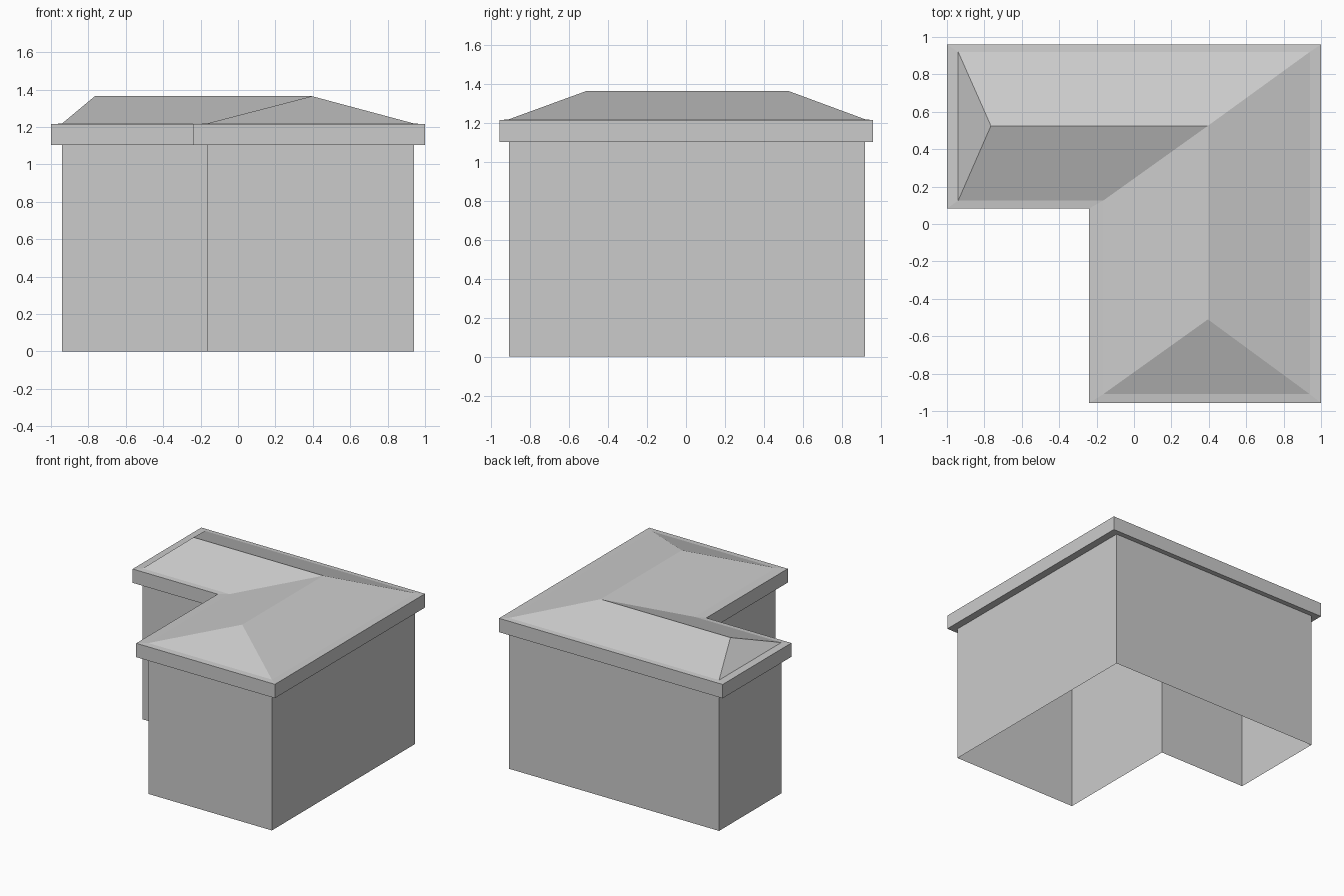
import bpy

if "Cube" in bpy.data.objects:
    bpy.data.objects.remove(bpy.data.objects["Cube"])

# L-shaped plans, counter-clockwise: wall line and overhanging eave line
def l_plan(x0, x1, y0, y1, xi, yi):
    return [(x0, yi), (xi, yi), (xi, y0), (x1, y0), (x1, y1), (x0, y1)]

WALL = l_plan(-0.94, 0.94, -0.91, 0.92, -0.165, 0.125)
EAVE = l_plan(-1.0, 1.0, -0.957, 0.96, -0.24, 0.083)
FLOOR, SOFFIT, RIM, BASE, RIDGE = 0.0, 1.103, 1.215, 1.219, 1.365


def add_mesh(name, verts, faces):
    mesh = bpy.data.meshes.new(name)
    mesh.from_pydata(verts, [], faces)
    mesh.update()
    obj = bpy.data.objects.new(name, mesh)
    bpy.context.collection.objects.link(obj)
    return obj


def ring(plan, z):
    return [(x, y, z) for x, y in plan]


def skin(name, rings):
    """Join successive rings with quads, leaving both ends open."""
    n = len(rings[0])
    verts = [v for r in rings for v in r]
    faces = [(k * n + i, k * n + (i + 1) % n, (k + 1) * n + (i + 1) % n, (k + 1) * n + i)
             for k in range(len(rings) - 1) for i in range(n)]
    return add_mesh(name, verts, faces)


# Walls: thin shell, open underneath
skin("walls", [ring(WALL, FLOOR), ring(WALL, SOFFIT)])

# Eaves: soffit, fascia and top rim
skin("eaves", [ring(WALL, SOFFIT), ring(EAVE, SOFFIT), ring(EAVE, RIM), ring(WALL, BASE)])

# Hipped roof: ridge runs left end (6), corner (7), front end (8)
ridge = ring([(-0.765, 0.525), (0.395, 0.525), (0.395, -0.51)], RIDGE)
add_mesh("hip_roof", ring(WALL, BASE) + ridge, [
    (0, 1, 7, 6),   # inner slope of the left wing
    (1, 2, 8, 7),   # inner slope of the front wing
    (2, 3, 8),      # front hip
    (3, 4, 7, 8),   # right slope
    (4, 5, 6, 7),   # back slope
    (5, 0, 6),      # left hip
])
